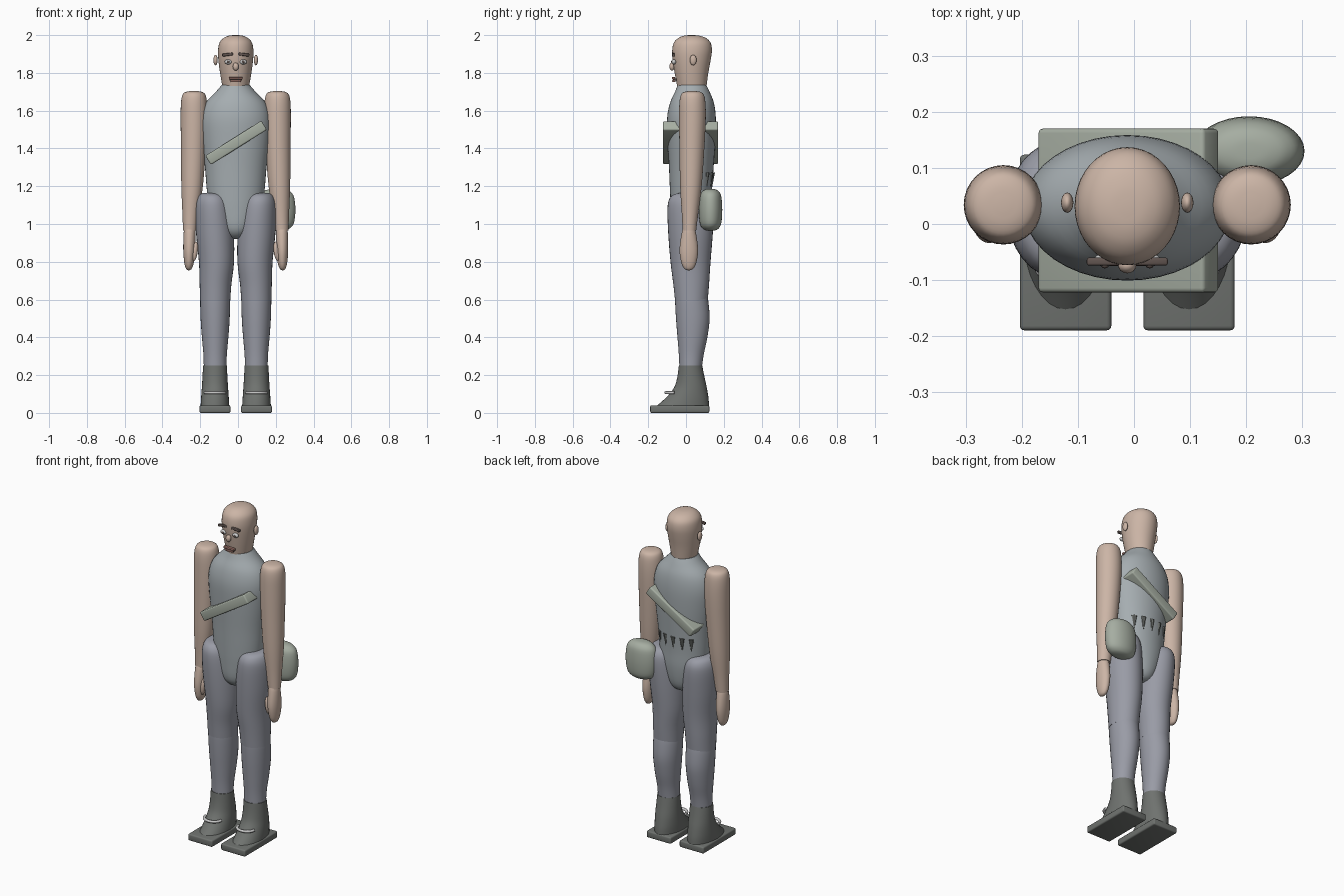
import bpy, bmesh, math
from mathutils import Matrix, Vector

if "Cube" in bpy.data.objects:
    bpy.data.objects.remove(bpy.data.objects["Cube"])

CX = -0.012  # body centre line


def mat(name, r, g, b):
    m = bpy.data.materials.new(name)
    m.diffuse_color = (r, g, b, 1)
    m.use_nodes = True
    m.node_tree.nodes["Principled BSDF"].inputs["Base Color"].default_value = m.diffuse_color
    return m


SKIN = mat("skin", .60, .46, .38)
SHIRT = mat("shirt", .38, .42, .44)
TROUSER = mat("trouser", .32, .33, .38)
BOOT = mat("boot", .16, .17, .16)
CANVAS = mat("canvas", .38, .42, .36)
DARK = mat("dark", .12, .09, .08)
LIP = mat("lip", .35, .18, .15)
WHITE = mat("white", .8, .8, .78)
LACE = mat("lace", .55, .56, .55)


def finish(name, bm, m, angle=40):
    bmesh.ops.recalc_face_normals(bm, faces=bm.faces)
    me = bpy.data.meshes.new(name)
    bm.to_mesh(me)
    bm.free()
    me.materials.append(m)
    me.shade_smooth()
    me.set_sharp_from_angle(angle=math.radians(angle))
    ob = bpy.data.objects.new(name, me)
    bpy.context.collection.objects.link(ob)
    return ob


def loft(name, secs, m, n=32, steps=4):
    """Smooth tube through elliptical sections (z, x, y_front, y_back, half_width)."""
    S = [Vector(s) for s in secs]
    rows = []
    for i in range(len(S) - 1):
        a, b, c, d = S[max(i - 1, 0)], S[i], S[i + 1], S[min(i + 2, len(S) - 1)]
        for k in range(steps):
            t = k / steps
            rows.append(b + (c - a) * (.5 * t) + (a * 2 - b * 5 + c * 4 - d) * (.5 * t * t)
                        + (b * 3 - a - c * 3 + d) * (.5 * t ** 3))
    rows.append(S[-1])
    bm = bmesh.new()
    rings = []
    for z, x, y0, y1, r in rows:
        rings.append([bm.verts.new((x + r * math.cos(2 * math.pi * j / n),
                                    (y0 + y1) / 2 + (y1 - y0) / 2 * math.sin(2 * math.pi * j / n), z))
                      for j in range(n)])
    for p, q in zip(rings, rings[1:]):
        for j in range(n):
            bm.faces.new((p[j], p[(j + 1) % n], q[(j + 1) % n], q[j]))
    bm.faces.new(rings[0])
    bm.faces.new(rings[-1])
    return finish(name, bm, m)


def ball(name, loc, size, m, rot=0):
    bm = bmesh.new()
    bmesh.ops.create_uvsphere(bm, u_segments=20, v_segments=12, radius=1)
    M = Matrix.Translation(loc) @ Matrix.Rotation(rot, 4, 'Y') @ Matrix.Diagonal((*size, 1))
    bm.transform(M)
    return finish(name, bm, m)


def box(name, loc, size, m, rot=0, bevel=.008):
    bm = bmesh.new()
    bmesh.ops.create_cube(bm, size=1)
    bm.transform(Matrix.Diagonal((*size, 1)))
    bmesh.ops.bevel(bm, geom=bm.edges[:], offset=bevel, segments=3, profile=.5, affect='EDGES')
    bm.transform(Matrix.Translation(loc) @ Matrix.Rotation(rot, 4, 'Y'))
    return finish(name, bm, m)


# torso from crotch to neck
loft("torso", [(z, CX, a, b, r) for z, a, b, r in (
    (.92, .0, .06, .03), (.935, -.04, .095, .062), (.98, -.07, .12, .10), (1.08, -.08, .135, .14),
    (1.18, -.085, .138, .153), (1.30, -.09, .146, .163), (1.45, -.098, .156, .180),
    (1.56, -.100, .158, .184), (1.64, -.085, .148, .160), (1.70, -.058, .125, .105),
    (1.735, -.045, .108, .075))], SHIRT, 40)

# head
loft("head", [(z, CX, a, b, r) for z, a, b, r in (
    (1.725, -.046, .108, .070), (1.80, -.060, .118, .083), (1.87, -.071, .131, .092),
    (1.92, -.073, .137, .0935), (1.96, -.064, .130, .086), (1.985, -.040, .105, .064),
    (1.997, -.010, .070, .036), (2.0, .022, .038, .008))], SKIN, 40)

# face
ball("nose", (CX, -.074, 1.833), (.016, .014, .021), SKIN)
box("upper_lip", (CX, -.066, 1.772), (.072, .018, .012), LIP, 0, .004)
box("mouth_gap", (CX, -.060, 1.765), (.066, .018, .012), DARK, 0, .003)
box("lower_lip", (CX, -.064, 1.757), (.056, .018, .011), LIP, 0, .004)

for s, side in ((-1, "left"), (1, "right")):
    def X(d):
        return CX + s * d

    ball(side + "_ear", (X(.107), .038, 1.868), (.011, .018, .028), SKIN)
    ball(side + "_eye", (X(.040), -.064, 1.858), (.019, .012, .013), WHITE)
    ball(side + "_pupil", (X(.040), -.074, 1.858), (.007, .005, .007), DARK)
    box(side + "_brow", (X(.043), -.067, 1.897), (.058, .014, .015), DARK, s * .12, .004)

    # arm
    loft(side + "_arm", [(z, X(d), y - r, y + r, r) for z, d, y, r in (
        (1.704, .221, .034, .010), (1.700, .221, .034, .040), (1.685, .221, .034, .060),
        (1.64, .221, .034, .069), (1.55, .221, .034, .0705), (1.40, .224, .031, .066),
        (1.20, .231, .026, .057), (1.05, .239, .021, .043), (.965, .243, .018, .036))], SKIN)
    # hand and thumb
    loft(side + "_hand", [(z, X(d), .015 - ry, .015 + ry, r) for z, d, ry, r in (
        (.985, .244, .020, .018), (.97, .244, .034, .030), (.87, .246, .049, .032),
        (.80, .247, .041, .026), (.765, .248, .025, .016), (.755, .248, .006, .004))], SKIN)
    ball(side + "_thumb", (X(.216), -.005, .855), (.015, .018, .052), SKIN, s * -.12)

    # trouser leg
    loft(side + "_thigh", [(z, X(d), a, b, r) for z, d, a, b, r in (
        (1.165, .125, .01, .05, .02), (1.16, .125, -.055, .105, .06), (1.135, .123, -.087, .137, .083),
        (1.08, .119, -.098, .148, .096), (.95, .110, -.094, .142, .100), (.80, .102, -.082, .130, .093),
        (.68, .107, -.067, .122, .084), (.595, .109, -.058, .115, .080))], TROUSER)
    loft(side + "_shin", [(z, X(.109), a, b, r) for z, a, b, r in (
        (.63, -.055, .108, .074), (.60, -.058, .117, .079), (.50, -.053, .125, .077),
        (.40, -.045, .113, .070), (.31, -.038, .094, .062), (.24, -.035, .084, .060))], TROUSER)

    # boot
    loft(side + "_boot", [(z, X(.110), a, b, r) for z, a, b, r in (
        (.25, -.038, .086, .063), (.19, -.046, .098, .066), (.14, -.060, .109, .069),
        (.10, -.088, .116, .072), (.07, -.117, .120, .074), (.035, -.158, .122, .076))], BOOT)
    box(side + "_sole", (X(.110), -.033, .02), (.163, .313, .04), BOOT)

    # lace band curved round the front of the boot
    cu = bpy.data.curves.new(side + "_lace_band", 'CURVE')
    cu.dimensions = '3D'
    cu.bevel_depth = .008
    cu.use_fill_caps = True
    sp = cu.splines.new('POLY')
    sp.points.add(12)
    for i, p in enumerate(sp.points):
        a = math.pi * i / 12
        p.co = (X(.110) + .052 * math.cos(a), -.062 - .045 * math.sin(a), .107, 1)
    cu.materials.append(LACE)
    bpy.context.collection.objects.link(bpy.data.objects.new(side + "_lace_band", cu))

# strap crossing the chest and back
box("shoulder_strap", (-.010, .024, 1.43), (.350, .292, .056), CANVAS, -.56)

# hip bag
loft("hip_bag", [(1.075 + .111 * h, .205, .130 - .062 * r, .130 + .062 * r, .099 * r) for h, r in (
    (-1, .08), (-.98, .40), (-.88, .70), (-.62, .92), (0, 1), (.62, .92),
    (.88, .70), (.98, .40), (1, .08))], CANVAS)

# small dark pleats at the back of the waist
for i in range(5):
    a = math.radians(48 + 21 * i)
    bm = bmesh.new()
    bmesh.ops.create_cone(bm, cap_ends=True, segments=8, radius1=.004, radius2=.018, depth=.075)
    bm.transform(Matrix.Translation((CX + .150 * math.cos(a), .028 + .107 * math.sin(a), 1.235)))
    finish("back_pleat", bm, BOOT)
